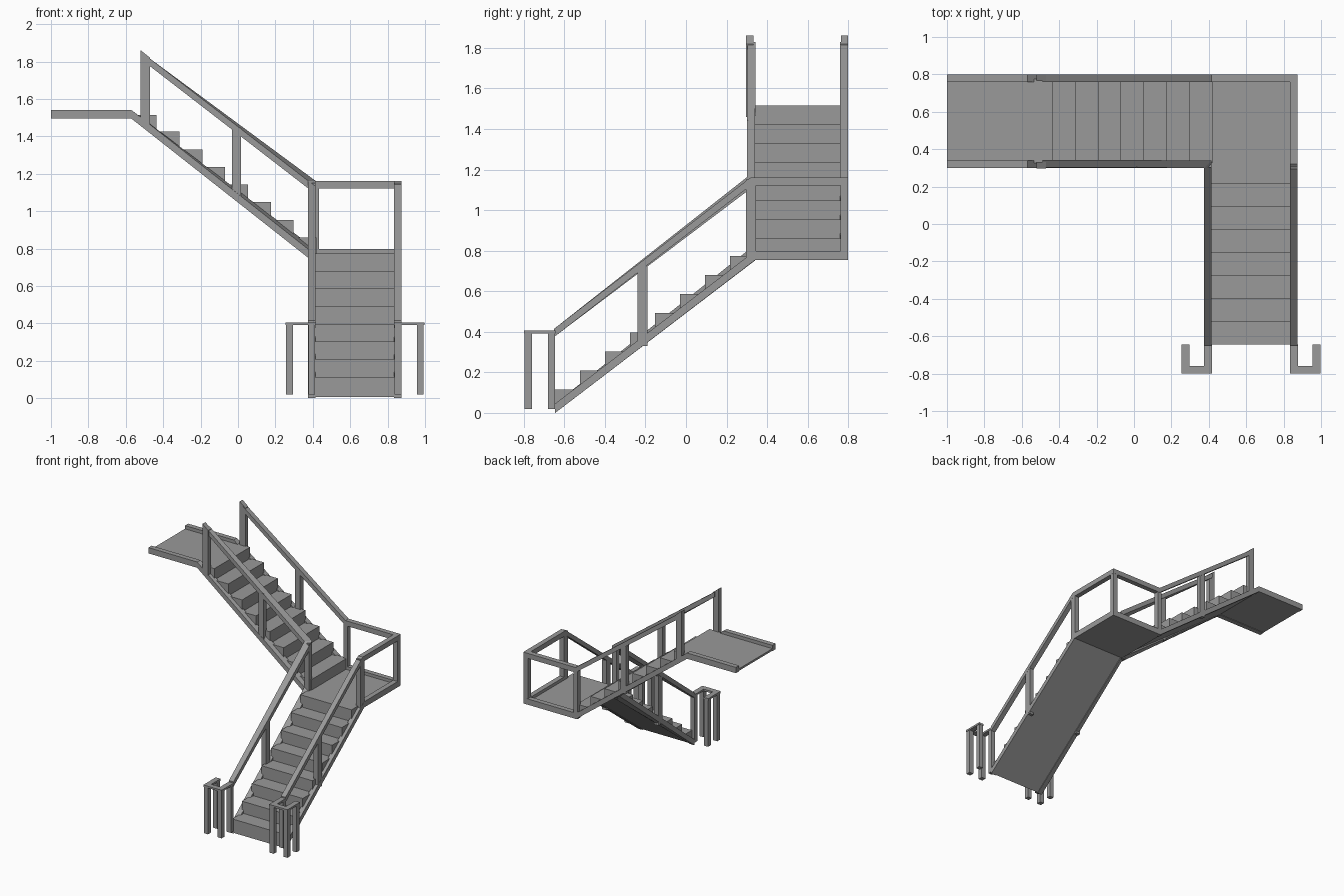
import bpy, bmesh
from mathutils import Vector

if "Cube" in bpy.data.objects:
    bpy.data.objects.remove(bpy.data.objects["Cube"])

grey = bpy.data.materials.new("mid grey")
grey.diffuse_color = (0.32, 0.32, 0.32, 1)
grey.use_nodes = True
grey.node_tree.nodes["Principled BSDF"].inputs["Base Color"].default_value = grey.diffuse_color


def finish(name, bm):
    bmesh.ops.recalc_face_normals(bm, faces=bm.faces)
    me = bpy.data.meshes.new(name)
    bm.to_mesh(me)
    bm.free()
    me.materials.append(grey)
    ob = bpy.data.objects.new(name, me)
    bpy.context.collection.objects.link(ob)
    return ob


def box(name, x0, x1, y0, y1, z0, z1, slant=0.0):
    """Box; slant lifts the top on the -x side."""
    bm = bmesh.new()
    bmesh.ops.create_cube(bm, size=1)
    for v in bm.verts:
        left, top = v.co.x < 0, v.co.z > 0
        v.co = (x0 if left else x1, y0 if v.co.y < 0 else y1,
                (z1 + (slant if left else 0)) if top else z0)
    return finish(name, bm)


def post(name, x, y, z0, z1, wx=0.038, wy=0.038, slant=0.0):
    return box(name, x - wx / 2, x + wx / 2, y - wy / 2, y + wy / 2, z0, z1, slant)


def sweep(name, path, w, h):
    """Rectangular rail along a path, mitred in plan, with plumb ends."""
    pts = [Vector(p) for p in path]
    bm = bmesh.new()
    rings = []
    for i, p in enumerate(pts):
        dirs = []
        for a, b in ((i - 1, i), (i, i + 1)):
            if a >= 0 and b < len(pts):
                d = pts[b] - pts[a]
                d.z = 0
                dirs.append(d.normalized())
        n0 = Vector((-dirs[0].y, dirs[0].x, 0))
        n1 = Vector((-dirs[-1].y, dirs[-1].x, 0))
        m = (n0 + n1).normalized()
        m *= (w / 2) / m.dot(n0)
        up = Vector((0, 0, h / 2))
        rings.append([bm.verts.new(p + q) for q in (m + up, m - up, -m - up, -m + up)])
    for r, s in zip(rings, rings[1:]):
        for k in range(4):
            bm.faces.new((r[k], r[(k + 1) % 4], s[(k + 1) % 4], s[k]))
    bm.faces.new(rings[0])
    bm.faces.new(rings[-1])
    return finish(name, bm)


def extrude(name, profile, to3d, a, b):
    """Closed profile extruded between positions a and b."""
    bm = bmesh.new()
    f = bm.faces.new([bm.verts.new(to3d(u, z, a)) for u, z in profile])
    r = bmesh.ops.extrude_face_region(bm, geom=[f])
    shift = Vector(to3d(0, 0, b)) - Vector(to3d(0, 0, a))
    bmesh.ops.translate(bm, vec=shift,
                        verts=[g for g in r["geom"] if isinstance(g, bmesh.types.BMVert)])
    return finish(name, bm)


def steps(u0, du, z0, dz, n):
    out = []
    for i in range(n):
        out += [(u0 + du * i, z0 + dz * i), (u0 + du * i, z0 + dz * (i + 1))]
    return out


XI, XO, YI, YO = 0.395, 0.855, 0.32, 0.78   # rail centre lines
TREAD, RISE = 0.1231, 0.0943

# lower flight with landing slab
low = steps(-0.645, TREAD, 0.02, RISE, 8)
low[0] = (-0.645, 0.006)
low += [(0.79, 0.775), (0.79, 0.757), (0.335, 0.757)]
extrude("lower_flight_and_landing", low, lambda u, z, t: (t, u, z), 0.40, 0.85)

# upper flight with top platform
up = steps(0.42, -0.1222, 0.765, RISE, 8)
up[-1] = (up[-1][0], 1.515)
up += [(-1.0, 1.515), (-1.0, 1.499), (-0.57, 1.499)]
extrude("upper_flight_and_platform", up, lambda u, z, t: (u, t, z), 0.325, 0.775)

# stringers
sweep("outer_stringer", [(XO, -0.645, 0.023), (XO, 0.34, 0.776), (XO, YO, 0.776),
                         (0.41, YO, 0.776), (-0.57, YO, 1.518), (-1, YO, 1.518)], 0.04, 0.046)
sweep("inner_stringer", [(XI, -0.645, 0.023), (XI, YI, 0.774),
                         (-0.57, YI, 1.518), (-1, YI, 1.518)], 0.04, 0.046)

# handrails
sweep("outer_handrail", [(XO, -0.65, 0.395), (XO, YI, 1.142), (XO, YO, 1.142),
                         (0.415, YO, 1.142), (-0.49, YO, 1.81)], 0.04, 0.04)
sweep("inner_handrail", [(XI, -0.65, 0.395), (XI, YI, 1.142), (-0.49, YI + 0.003, 1.81)], 0.04, 0.04)

# posts of both flights
for side, x in (("inner", XI), ("outer", XO)):
    post(side + "_lower_mid_post", x, -0.215, 0.33, 0.725, wy=0.05)
for side, y in (("inner", YI), ("outer", YO)):
    post(side + "_upper_mid_post", -0.008, y, 1.07, 1.445, wx=0.048)
    post(side + "_top_post", -0.495, y - 0.006 if side == "inner" else y + 0.002,
         1.46, 1.82, wx=0.05, wy=0.036, slant=0.04)

# landing posts
post("landing_inner_post", XI, YI, 0.755, 1.15)
post("landing_front_post", XO, YI, 0.755, 1.15, wy=0.05)
post("landing_corner_post", XO, YO, 0.755, 1.15)
post("landing_back_post", 0.415, YO, 0.755, 1.15)

# U-shaped newel groups at the foot, turned outwards
for side, x, s in (("left", XI, -1), ("right", XO, 1)):
    xe = x + s * 0.12
    for i, (px, py) in enumerate(((x, -0.663), (x, -0.778), (xe, -0.778), (xe, -0.663))):
        post(f"{side}_newel_post_{i + 1}", px, py, 0.02, 0.395, 0.036, 0.036)
    sweep(side + "_newel_cap", [(x, -0.643, 0.398), (x, -0.779, 0.398),
                                (xe, -0.779, 0.398), (xe, -0.643, 0.398)], 0.042, 0.015)
